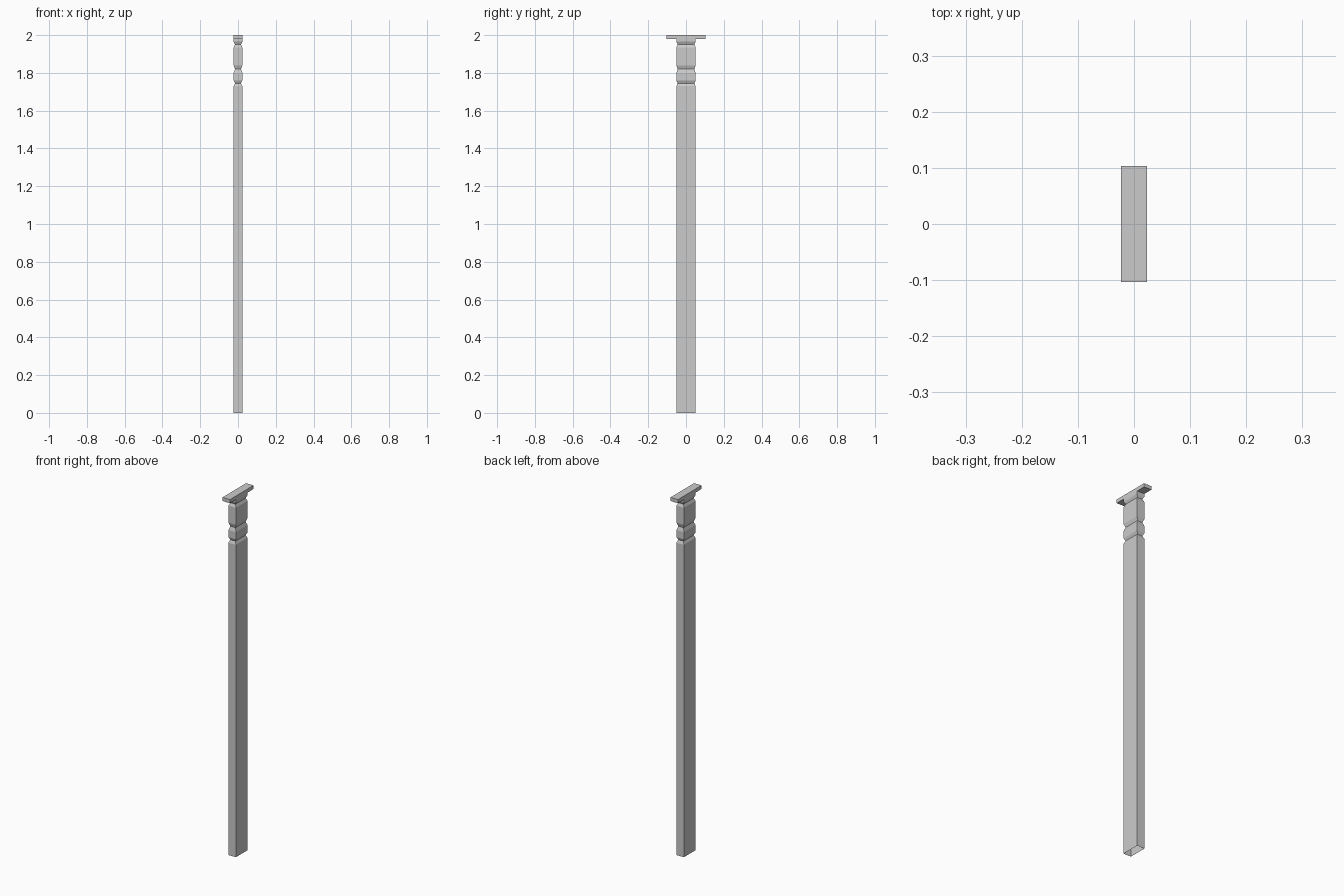
import bpy
import bmesh

if "Cube" in bpy.data.objects:
    bpy.data.objects.remove(bpy.data.objects["Cube"])

HALF_X, HALF_Y = 0.0228, 0.051
GROOVE = 0.007


def finish(bm, name):
    bmesh.ops.recalc_face_normals(bm, faces=bm.faces)
    mesh = bpy.data.meshes.new(name)
    bm.to_mesh(mesh)
    bm.free()
    obj = bpy.data.objects.new(name, mesh)
    bpy.context.collection.objects.link(obj)
    return obj


# Post: hollow rectangular shell, open at the foot, with three V grooves
levels = [(0.0, 0.0)]
for low, high in ((1.73, 1.76), (1.80, 1.84), (1.935, 1.965)):
    levels += [(low, 0.0), ((low + high) / 2, GROOVE), (high, 0.0)]
levels.append((1.98, 0.0))

bm = bmesh.new()
rings = []
for z, inset in levels:
    x, y = HALF_X - inset, HALF_Y - inset
    rings.append([bm.verts.new((sx * x, sy * y, z))
                  for sx, sy in ((-1, -1), (1, -1), (1, 1), (-1, 1))])
for a, b in zip(rings, rings[1:]):
    for i in range(4):
        j = (i + 1) % 4
        bm.faces.new((a[i], a[j], b[j], b[i]))
finish(bm, "post")

# Cap plate: wide flat bar across the top
bm = bmesh.new()
bmesh.ops.create_cube(bm, size=1)
bmesh.ops.scale(bm, vec=(2 * HALF_X, 0.206, 0.02), verts=bm.verts)
bmesh.ops.translate(bm, vec=(0, 0, 1.99), verts=bm.verts)
finish(bm, "cap_plate")
